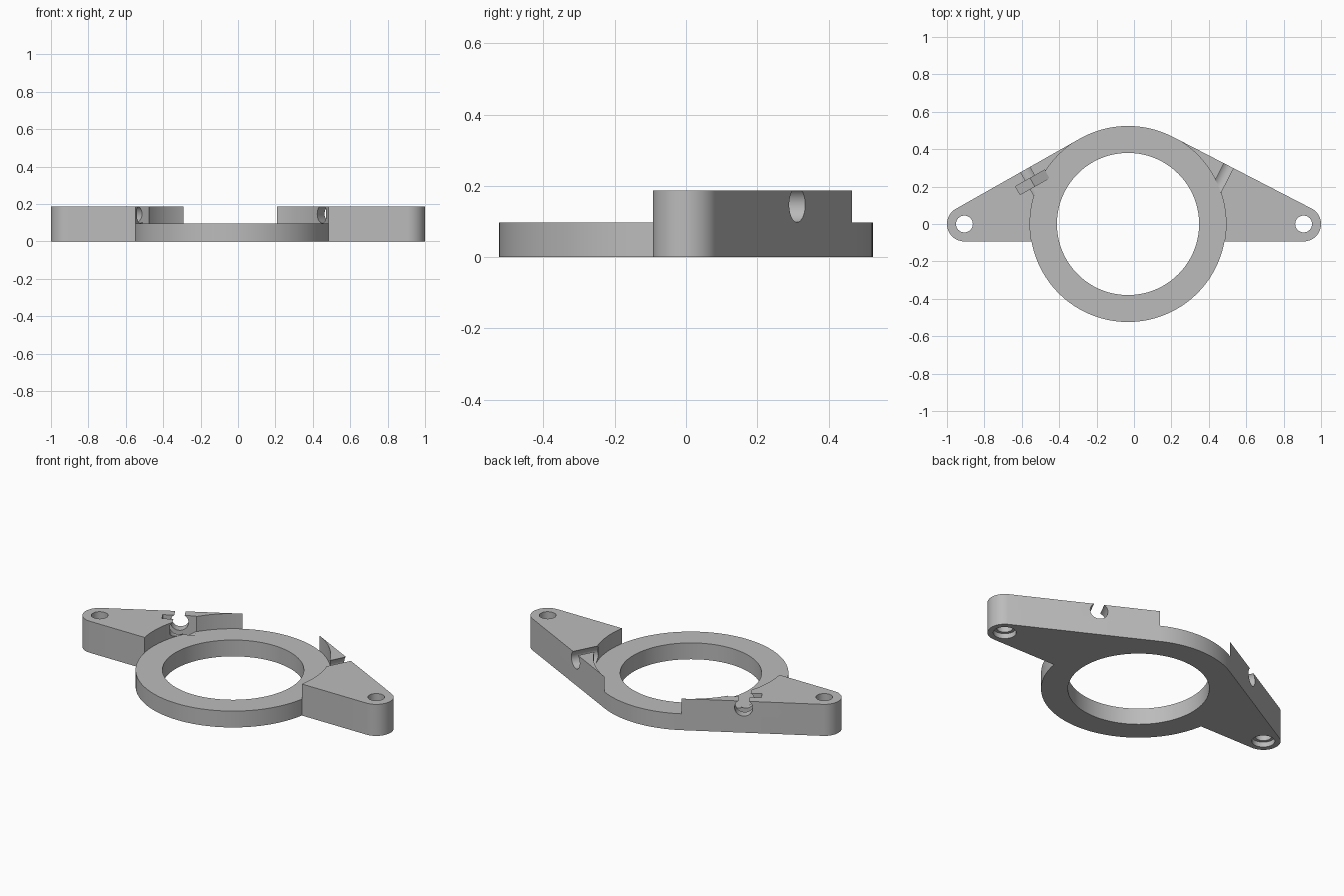
import bpy, bmesh
from math import sin, cos, asin, pi, radians
from mathutils import Matrix, Vector

if "Cube" in bpy.data.objects:
    bpy.data.objects.remove(bpy.data.objects["Cube"], do_unlink=True)

# Main dimensions
RING_X, RING_R, BORE_R = -0.032, 0.524, 0.38
TIP_X, TIP_R = 0.907, 0.093
RING_H, EAR_H = 0.097, 0.187
BOLT_Z = 0.147

grey = bpy.data.materials.new("plain grey")
grey.use_nodes = True
colour = (0.5, 0.5, 0.5, 1)
grey.diffuse_color = colour
grey.node_tree.nodes["Principled BSDF"].inputs["Base Color"].default_value = colour


def make_object(name, bm):
    bmesh.ops.recalc_face_normals(bm, faces=bm.faces[:])
    mesh = bpy.data.meshes.new(name)
    bm.to_mesh(mesh)
    bm.free()
    mesh.materials.append(grey)
    obj = bpy.data.objects.new(name, mesh)
    bpy.context.collection.objects.link(obj)
    return obj


def raise_faces(bm, faces, height):
    new = bmesh.ops.extrude_face_region(bm, geom=faces)["geom"]
    verts = [g for g in new if isinstance(g, bmesh.types.BMVert)]
    bmesh.ops.translate(bm, verts=verts, vec=(0, 0, height))


def arc(cx, r, start, end, steps):
    angles = [start + (end - start) * i / steps for i in range(steps + 1)]
    return [(cx + r * cos(a), r * sin(a), 0) for a in angles]


def prism(name, sides, radius, low, high, matrix):
    """Upright prism with a corner on local +y, placed by the matrix."""
    bm = bmesh.new()
    ring = arc(0, radius, pi / 2, pi / 2 + 2 * pi, sides)[:-1]
    face = bm.faces.new([bm.verts.new((x, y, low)) for x, y, _ in ring])
    raise_faces(bm, [face], high - low)
    bm.transform(matrix)
    return make_object(name, bm)


# Ring outline, broken where the ears start and end
tilt = {s: asin((RING_R - TIP_R) / (TIP_X - s * RING_X)) for s in (1, -1)}
dip = asin(TIP_R / RING_R)
stops = [-dip, pi / 2 - tilt[1], pi / 2 + tilt[-1], pi + dip, 2 * pi - dip]
steps = [32, 24, 32, 64]
angles = []
for a, b, n in zip(stops, stops[1:], steps):
    angles += [a + (b - a) * i / n for i in range(n)]

bm = bmesh.new()
outer = [bm.verts.new((RING_X + RING_R * cos(a), RING_R * sin(a), 0)) for a in angles]
inner = [bm.verts.new((RING_X + BORE_R * cos(a), BORE_R * sin(a), 0)) for a in angles]
for i in range(len(angles)):
    j = (i + 1) % len(angles)
    bm.faces.new((outer[i], outer[j], inner[j], inner[i]))

# Ears: rounded tip, straight tangent edge, hollow side along the ring
right_tip = arc(TIP_X, TIP_R, -pi / 2, stops[1], 24)
left_tip = arc(-TIP_X, TIP_R, stops[2], 1.5 * pi, 24)
second = steps[0] + steps[1]
for tip, first in ((right_tip, 0), (left_tip, second)):
    edge = outer[first:first + steps[0] + 1]
    bm.faces.new([bm.verts.new(p) for p in tip] + edge[::-1])

raise_faces(bm, bm.faces[:], RING_H)
bm.normal_update()
ear_tops = [f for f in bm.faces if len(f.verts) > 4 and f.calc_center_median().z > RING_H / 2]
raise_faces(bm, ear_tops, EAR_H - RING_H)

# Merge the two storeys of the outer ear walls
bmesh.ops.recalc_face_normals(bm, faces=bm.faces[:])
seams = [e for e in bm.edges
         if all(abs(v.co.z - RING_H) < 1e-4 for v in e.verts)
         and len(e.link_faces) == 2
         and all(abs(f.normal.z) < 0.01 for f in e.link_faces)
         and e.calc_face_angle() < 0.001]
bmesh.ops.dissolve_edges(bm, edges=seams, use_verts=True)
bracket = make_object("mounting_ring_with_ears", bm)

# Cutters: tip holes with counterbores, bolt holes and nut pockets
cutters = []
for s, side in ((1, "left"), (-1, "right")):
    place = Matrix.Translation((s * TIP_X, 0, 0))
    cutters.append(prism(side + "_tip_hole", 40, 0.045, -0.1, 0.3, place))
    cutters.append(prism(side + "_counterbore", 40, 0.062, -0.1, 0.03, place))

    normal = Vector((s * sin(tilt[s]), cos(tilt[s]), 0))
    along = Vector((s * cos(tilt[s]), -sin(tilt[s]), 0))
    spot = Vector((RING_X, 0, BOLT_Z)) + normal * RING_R + along * 0.335
    up = Vector((0, 0, 1))
    frame = Matrix((up.cross(normal), up, normal)).transposed().to_4x4()
    frame = Matrix.Translation(spot) @ frame
    cutters.append(prism(side + "_bolt_hole", 40, 0.049, -0.16, 0.1, frame))
    cutters.append(prism(side + "_nut_pocket", 6, 0.104, -0.103, -0.053, frame))

bpy.ops.object.select_all(action='DESELECT')
bpy.context.view_layer.objects.active = bracket
bracket.select_set(True)
for cutter in cutters:
    cutter.hide_render = True
    cut = bracket.modifiers.new(cutter.name, 'BOOLEAN')
    cut.operation = 'DIFFERENCE'
    cut.solver = 'EXACT'
    cut.object = cutter
    bpy.ops.object.modifier_apply(modifier=cut.name)
    bpy.data.objects.remove(cutter, do_unlink=True)

bpy.ops.object.shade_smooth_by_angle(angle=radians(30))
